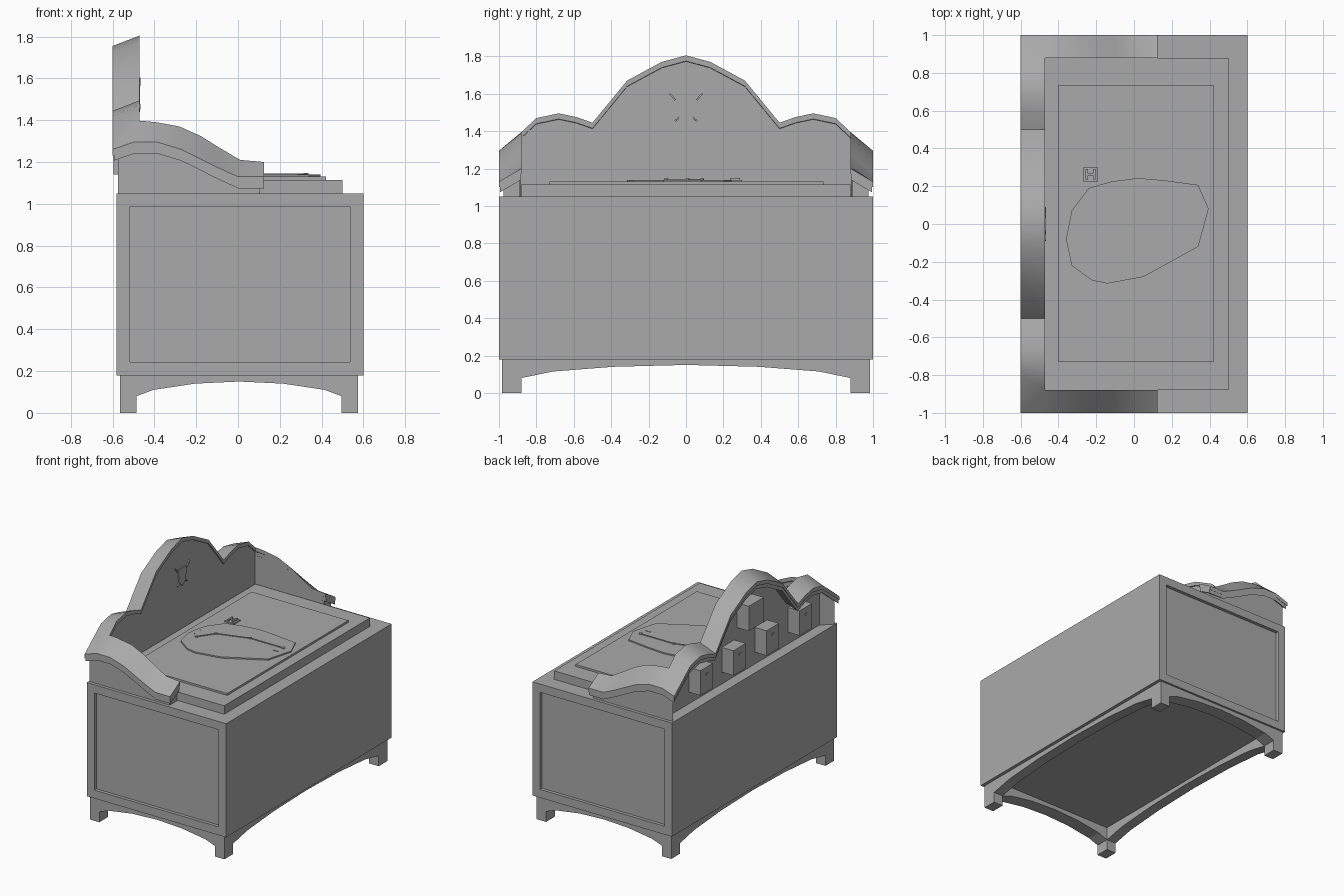
import bpy, bmesh, math
from mathutils import Vector

if "Cube" in bpy.data.objects:
    bpy.data.objects.remove(bpy.data.objects["Cube"], do_unlink=True)

GREY = (0.4, 0.4, 0.4, 1.0)
paint = bpy.data.materials.new("plain grey")
paint.use_nodes = True
paint.diffuse_color = GREY
paint.node_tree.nodes["Principled BSDF"].inputs["Base Color"].default_value = GREY


def finish(name, bm, smooth=False):
    bmesh.ops.recalc_face_normals(bm, faces=bm.faces)
    mesh = bpy.data.meshes.new(name)
    bm.to_mesh(mesh)
    bm.free()
    mesh.materials.append(paint)
    ob = bpy.data.objects.new(name, mesh)
    bpy.context.collection.objects.link(ob)
    if smooth:
        bpy.ops.object.select_all(action="DESELECT")
        ob.select_set(True)
        bpy.context.view_layer.objects.active = ob
        bpy.ops.object.shade_smooth_by_angle(angle=math.radians(30))
    return ob


def prism_bm(points, axis, lo, hi):
    """Extrude a 2D outline along an axis."""
    place = {"x": lambda a, b, c: (c, a, b),
             "y": lambda a, b, c: (a, c, b),
             "z": lambda a, b, c: (a, b, c)}[axis]
    bm = bmesh.new()
    face = bm.faces.new([bm.verts.new(place(a, b, lo)) for a, b in points])
    ext = bmesh.ops.extrude_face_region(bm, geom=[face])
    new = [v for v in ext["geom"] if isinstance(v, bmesh.types.BMVert)]
    bmesh.ops.translate(bm, verts=new, vec=place(0, 0, hi - lo))
    return bm


def prism(name, points, axis, lo, hi):
    return finish(name, prism_bm(points, axis, lo, hi))


def rect(a0, a1, b0, b1):
    return [(a0, b0), (a1, b0), (a1, b1), (a0, b1)]


def box(name, x, y, z):
    return prism(name, rect(*x, *y), "z", *z)


def bar(name, p, q, width, axis, lo, hi):
    p, q = Vector(p), Vector(q)
    side = (q - p).orthogonal().normalized() * width / 2
    return prism(name, [p - side, q - side, q + side, p + side], axis, lo, hi)


def disc(name, centre, radius, lo, hi, sides=10):
    turn = [2 * math.pi * i / sides for i in range(sides)]
    return prism(name, [(centre[0] + radius * math.cos(t), centre[1] + radius * math.sin(t))
                        for t in turn], "z", lo, hi)


def strip(name, pairs, t0, t1, top, drop=None, floor=None, smooth=False):
    """Sweep a four-sided section along inner/outer point pairs."""
    bm = bmesh.new()
    rings = []
    for inner, outer in pairs:
        a, b = (Vector(inner).lerp(Vector(outer), t) + Vector((0, 0, top)) for t in (t0, t1))
        c, d = b.copy(), a.copy()
        for low in (c, d):
            low.z = floor if floor is not None else low.z - drop
        rings.append([bm.verts.new(p) for p in (a, b, c, d)])
    for r, s in zip(rings, rings[1:]):
        for i in range(4):
            j = (i + 1) % 4
            bm.faces.new((r[i], r[j], s[j], s[i]))
    bm.faces.new(rings[0])
    bm.faces.new(rings[-1])
    return finish(name, bm, smooth)


# Cabinet with recessed end panels
bm = prism_bm(rect(-0.58, 0.60, -1, 1), "z", 0.18, 1.05)
bmesh.ops.recalc_face_normals(bm, faces=bm.faces)
ends = [f for f in bm.faces if abs(f.normal.y) > 0.9]
bmesh.ops.inset_individual(bm, faces=ends, thickness=0.09)
bmesh.ops.inset_individual(bm, faces=ends, thickness=0.0, depth=-0.025)
finish("cabinet", bm)

# Feet and arched aprons
long_arch = [(0.88, 0.08), (0.71, 0.115), (0.39, 0.14), (0, 0.15)]
short_arch = [(0.49, 0.08), (0.41, 0.11), (0.21, 0.14), (0, 0.15)]


def arched(half):
    return half + [(-a, b) for a, b in half[-2::-1]]


for side, (x0, x1) in {"back": (-0.565, -0.485), "front": (0.495, 0.575)}.items():
    outline = ([(0.985, 0.18), (0.985, 0), (0.88, 0)] + arched(long_arch)
               + [(-0.88, 0), (-0.985, 0), (-0.985, 0.18)])
    prism("long_apron_" + side, outline, "x", x0, x1)
for side, y in (("left", 0.88), ("right", -0.985)):
    outline = [(a + 0.005, b) for a, b in [(0.49, 0.18)] + arched(short_arch) + [(-0.49, 0.18)]]
    prism("short_apron_" + side, outline, "y", y, y + 0.105)

# Top slab and thin board
box("top_slab", (-0.47, 0.50), (-0.88, 0.88), (1.05, 1.115))
box("top_board", (-0.40, 0.42), (-0.73, 0.735), (1.115, 1.13))

# Irregular plate with a jointed pointer
plate = [(-0.36, -0.08), (-0.33, 0.07), (-0.24, 0.19), (-0.12, 0.225), (0.02, 0.243),
         (0.17, 0.23), (0.34, 0.207), (0.395, 0.08), (0.34, -0.12), (0.05, -0.28),
         (-0.14, -0.315), (-0.22, -0.30), (-0.33, -0.22)]
prism("plate", plate, "z", 1.13, 1.14)
joints = [(-0.275, -0.105), (-0.195, 0.01), (0.045, 0.085), (0.325, 0.085)]
for p, q in zip(joints, joints[1:]):
    bar("pointer_rod", p, q, 0.008, "z", 1.14, 1.145)
for p in joints:
    disc("pointer_joint", p, 0.012, 1.14, 1.147)
bar("plate_mark", (0.285, 0.02), (0.325, 0.02), 0.008, "z", 1.14, 1.143)
for y in (0, -0.075):
    disc("plate_dot", (-0.315, y), 0.004, 1.14, 1.143, 6)

# Small square fitting
box("square_base", (-0.27, -0.19), (0.225, 0.30), (1.13, 1.138))
for x in (-0.25, -0.21):
    bar("square_rail", (x, 0.235), (x, 0.29), 0.012, "z", 1.138, 1.15)
bar("square_bridge", (-0.25, 0.2625), (-0.21, 0.2625), 0.012, "z", 1.138, 1.148)

# Crown path, centre of the back round to the end of one arm
back_profile = [(0, 1.805), (0.13, 1.77), (0.315, 1.67), (0.5, 1.445),
                (0.585, 1.475), (0.68, 1.495), (0.8, 1.47)]
back_half = [((-0.47, y, z), (-0.6, y, z - 0.05)) for y, z in back_profile]
corner = ((-0.47, 0.88, 1.395), (-0.6, 1, 1.26))
arm_profile = [(-0.44, 1.395, -0.5, 1.295), (-0.39, 1.39, -0.385, 1.295),
               (-0.28, 1.37, -0.27, 1.26), (-0.18, 1.325, -0.18, 1.215),
               (-0.1, 1.275, -0.1, 1.175), (0.01, 1.21, 0, 1.13),
               (0.125, 1.2, 0.125, 1.13)]
arm = [((a, 0.88, b), (c, 1, d)) for a, b, c, d in arm_profile]


def flip(pairs):
    return [tuple((x, -y, z) for x, y, z in pair) for pair in pairs]


def both(half):
    return flip(half[:0:-1]) + half


path = both(back_half + [corner] + arm)
strip("crown_upper", path, 0, 1, 0, drop=0.03, smooth=True)
strip("crown_lower", path, 0.05, 0.95, -0.03, drop=0.03, smooth=True)

# Walls carrying the crown
strip("back_wall", both(back_half + [corner]), 0.05, 0.2, -0.045, floor=1.05)
short_end = [((0.105, 0.88, 1.2), (0.105, 1, 1.13))]
side_wall = [corner] + arm[:-1] + short_end
strip("left_wall", side_wall, 0.07, 0.8, -0.045, floor=1.05)
strip("right_wall", flip(side_wall), 0.07, 0.8, -0.045, floor=1.05)

# Boxes on the rear of the back wall
for y in (-0.6, -0.2, 0.2, 0.6):
    box("rear_box", (-0.595, -0.49), (y - 0.075, y + 0.075), (1.14, 1.33))
    box("rear_box_knob", (-0.6, -0.595), (y - 0.008, y + 0.008), (1.27, 1.285))
box("rear_box_upper", (-0.595, -0.49), (-0.09, 0.09), (1.41, 1.60))

# Shield ornament with curls at its corners
shield = [(-0.05, 1.575), (0.05, 1.575), (0.04, 1.475), (0, 1.44), (-0.04, 1.475)]
prism("shield", shield, "x", -0.48, -0.469)
for s in (-1, 1):
    curl = [(0.058, 1.565), (0.072, 1.585), (0.088, 1.60)]
    tail = [(0.038, 1.475), (0.048, 1.46), (0.06, 1.455)]
    for run in (curl, tail):
        for p, q in zip(run, run[1:]):
            bar("shield_curl", (s * p[0], p[1]), (s * q[0], q[1]), 0.009, "x", -0.48, -0.467)
